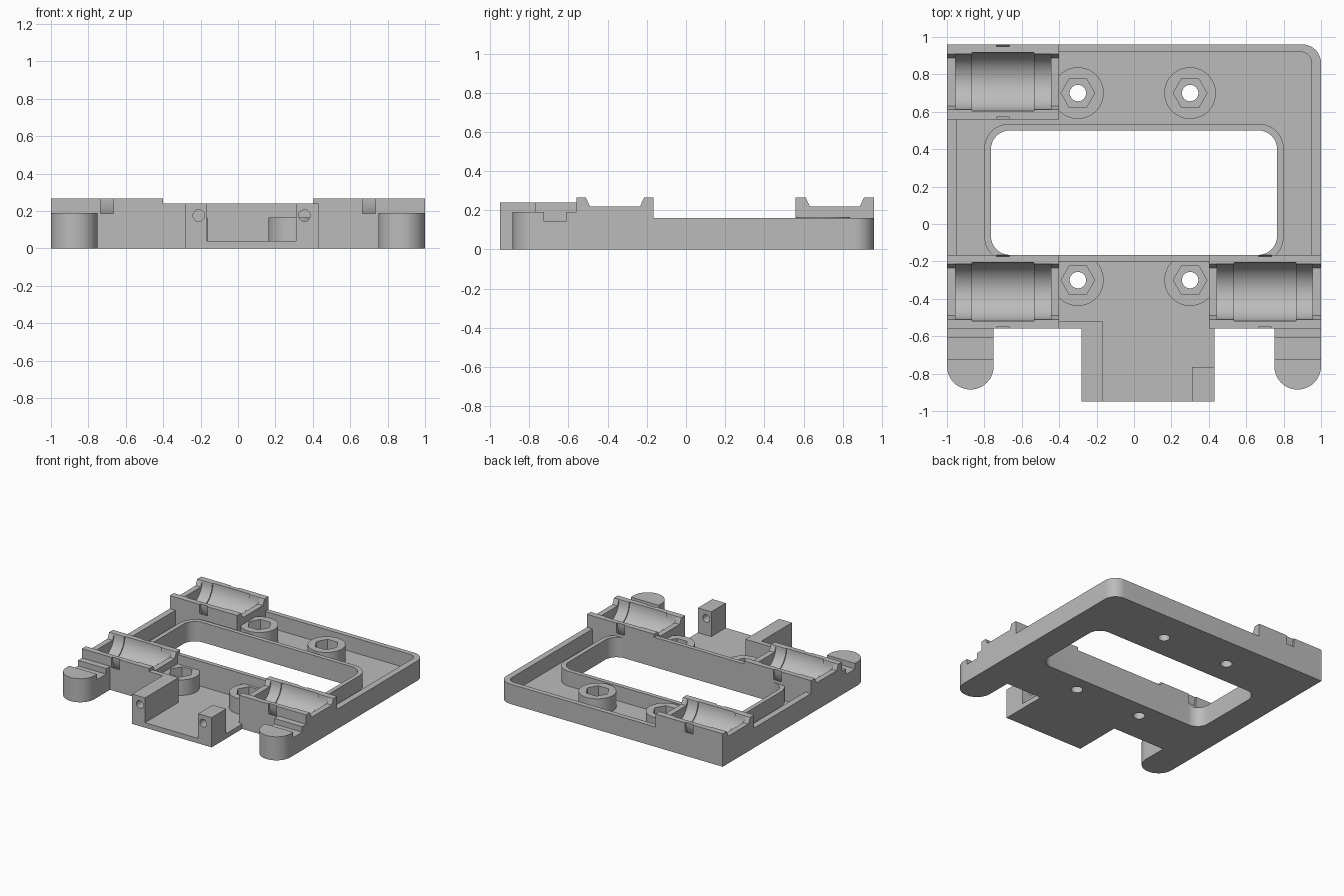
import bpy, math
from math import cos, sin, pi

cube = bpy.data.objects.get("Cube")
if cube:
    bpy.data.objects.remove(cube, do_unlink=True)

grey = bpy.data.materials.new("plain grey")
grey.use_nodes = True
GREY = (0.5, 0.5, 0.5, 1)
grey.diffuse_color = GREY
grey.node_tree.nodes["Principled BSDF"].inputs["Base Color"].default_value = GREY


def prism(name, pts, a, b, axis="z"):
    """Extrude a profile from a to b along an axis."""
    place = {"x": lambda p, t: (t, p[0], p[1]),
             "y": lambda p, t: (p[0], t, p[1]),
             "z": lambda p, t: (p[0], p[1], t)}[axis]
    n = len(pts)
    verts = [place(p, a) for p in pts] + [place(p, b) for p in pts]
    faces = [list(range(n))[::-1], list(range(n, 2 * n))]
    faces += [(i, (i + 1) % n, (i + 1) % n + n, i + n) for i in range(n)]
    if axis == "y":
        faces = [list(f)[::-1] for f in faces]
    mesh = bpy.data.meshes.new(name)
    mesh.from_pydata(verts, [], faces)
    mesh.materials.append(grey)
    ob = bpy.data.objects.new(name, mesh)
    bpy.context.scene.collection.objects.link(ob)
    return ob


def rect(x0, x1, y0, y1, radii=(0, 0, 0, 0)):
    """Rectangle outline; radii run front left, front right, back right, back left."""
    pts = []
    corners = [(x0, y0, 1, 1), (x1, y0, -1, 1), (x1, y1, -1, -1), (x0, y1, 1, -1)]
    for k, ((x, y, sx, sy), r) in enumerate(zip(corners, radii)):
        steps = 12 if r else 0
        for i in range(steps + 1):
            t = pi + k * pi / 2 + (i / steps * pi / 2 if r else 0)
            pts.append((x + sx * r + r * cos(t), y + sy * r + r * sin(t)) if r else (x, y))
    return pts


def circle(u, v, r, n=48):
    return [(u + r * cos(2 * pi * i / n), v + r * sin(2 * pi * i / n)) for i in range(n)]


def box(name, x0, x1, y0, y1, z0, z1):
    return prism(name, rect(x0, x1, y0, y1), z0, z1)


def combine(target, tool, operation):
    """Apply one boolean and drop its tool."""
    mod = target.modifiers.new("combine", "BOOLEAN")
    mod.operation, mod.solver, mod.object = operation, "EXACT", tool
    bpy.context.view_layer.update()
    graph = bpy.context.evaluated_depsgraph_get()
    mesh = bpy.data.meshes.new_from_object(target.evaluated_get(graph))
    target.modifiers.clear()
    target.data = mesh
    bpy.data.objects.remove(tool, do_unlink=True)


TOP, FLOOR, RIM = 0.265, 0.04, 0.16
solids, cutters = [], []

# Tray with a shallow pocket
body = prism("carriage_plate", rect(-1, 1, -0.56, 0.96, (0, 0, 0.1, 0)), 0, RIM)
pocket = prism("pocket", rect(-0.95, 0.95, -0.7, 0.92, (0, 0, 0.06, 0)), FLOOR, 0.4)
combine(body, pocket, "DIFFERENCE")

# Wall around the window, and the tall wall in front of it
solids.append(prism("window_wall", rect(-0.8, 0.8, -0.2, 0.535, (0.13,) * 4), 0.02, RIM))
solids.append(box("cross_wall", -0.41, 0.41, -0.2, -0.165, 0, 0.24))
cutters.append(prism("window", rect(-0.765, 0.765, -0.165, 0.5, (0.1,) * 4), -0.1, 0.5))

# Front shelf with its two posts
solids.append(box("front_shelf", -0.28, 0.43, -0.95, -0.55, 0, FLOOR))
solids.append(box("long_post", -0.28, -0.165, -0.95, -0.52, 0, 0.24))
solids.append(box("post_wing", -0.41, -0.27, -0.56, -0.52, 0, 0.24))
solids.append(box("short_post", 0.31, 0.43, -0.95, -0.765, 0, 0.24))
for x in (-0.21, 0.355):
    cutters.append(prism("post_hole", circle(x, 0.175, 0.031, 24), -1, -0.7, "y"))

# Rounded front feet with a cross notch
for s in (-1, 1):
    c = 0.875 * s
    solids.append(prism("foot", rect(c - 0.125, c + 0.125, -0.885, -0.55,
                                     (0.1249, 0.1249, 0, 0)), 0, 0.19))
    cutters.append(box("foot_notch", c - 0.15, c + 0.15, -0.725, -0.61, 0.145, 0.4))

# Screw bosses with hexagonal nut pockets
for x in (-0.3, 0.3):
    for y in (-0.3, 0.7):
        solids.append(prism("boss", circle(x, y, 0.138), 0.02, 0.165))
        cutters.append(prism("nut_pocket", circle(x, y, 0.09, 6), 0.08, 0.4))
        cutters.append(prism("screw_hole", circle(x, y, 0.044, 32), -0.1, 0.3))

# Bearing holders: stepped trough, sloped end mouths and a strap channel
for s, y0, y1 in ((-1, 0.56, 0.96), (-1, -0.56, -0.165), (1, -0.56, -0.165)):
    c, y = 0.7 * s, (y0 + y1) / 2
    solids.append(box("bearing_holder", c - 0.3, c + 0.3, y0, y1, 0, TOP))
    mouth = [(y - 0.128, 0.22), (y + 0.128, 0.22), (y + 0.165, 0.3), (y - 0.165, 0.3)]
    cutters.append(prism("mouth", mouth, c - 0.32, c + 0.32, "x"))
    for half, r in ((0.255, 0.148), (0.165, 0.157)):
        cutters.append(prism("trough", circle(y, TOP, r, 64), c - half, c + half, "x"))
    strap = prism("strap_channel", circle(y, TOP, 0.213, 64), c - 0.035, c + 0.035, "x")
    core = prism("strap_core", circle(y, TOP, 0.189, 64), c - 0.1, c + 0.1, "x")
    combine(strap, core, "DIFFERENCE")
    cutters.append(strap)

for part in solids:
    combine(body, part, "UNION")
for cutter in cutters:
    combine(body, cutter, "DIFFERENCE")

# Smooth the curved faces only
bpy.ops.object.select_all(action="DESELECT")
body.select_set(True)
bpy.context.view_layer.objects.active = body
bpy.ops.object.shade_smooth_by_angle(angle=math.radians(30))
